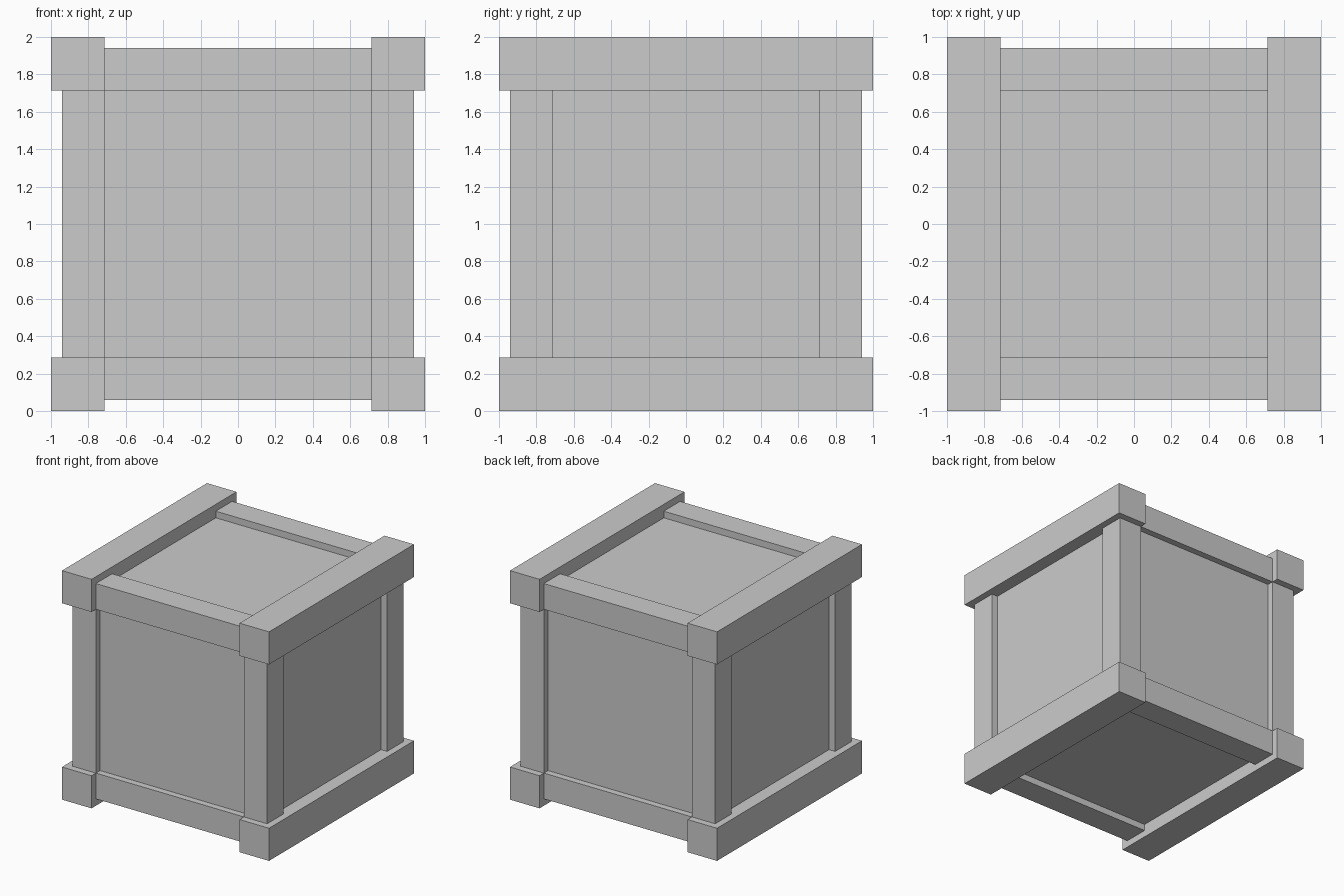
import bpy

if "Cube" in bpy.data.objects:
    bpy.data.objects.remove(bpy.data.objects["Cube"])

OUT, MID, CORE, IN = 1.0, 0.94, 0.882, 0.715   # distances from the crate centre


def box(name, x, y, z):
    """Box from (min, max) ranges; z is measured from the crate centre."""
    bpy.ops.mesh.primitive_cube_add(size=1)
    ob = bpy.context.object
    ob.name = name
    for v in ob.data.vertices:
        v.co = [r[0] if c < 0 else r[1] for c, r in zip(v.co, (x, y, z))]
        v.co.z += 1.0
    return ob


def side(s, outer):
    """Range between the inner line and the outer face on side s."""
    return sorted((s * IN, s * outer))


# recessed panels as one core block
box("panel_core", (-CORE, CORE), (-CORE, CORE), (-CORE, CORE))

for a, an in ((-1, "left"), (1, "right")):
    # long beams running front to back
    for b, bn in ((-1, "bottom"), (1, "top")):
        box(f"{bn}_{an}_beam", side(a, OUT), (-OUT, OUT), side(b, OUT))
    # upright corner posts
    for b, bn in ((-1, "front"), (1, "back")):
        box(f"{bn}_{an}_post", side(a, MID), side(b, MID), (-IN, IN))

# cross rails between the beams
for a, an in ((-1, "front"), (1, "back")):
    for b, bn in ((-1, "bottom"), (1, "top")):
        box(f"{bn}_{an}_rail", (-IN, IN), side(a, MID), side(b, MID))
